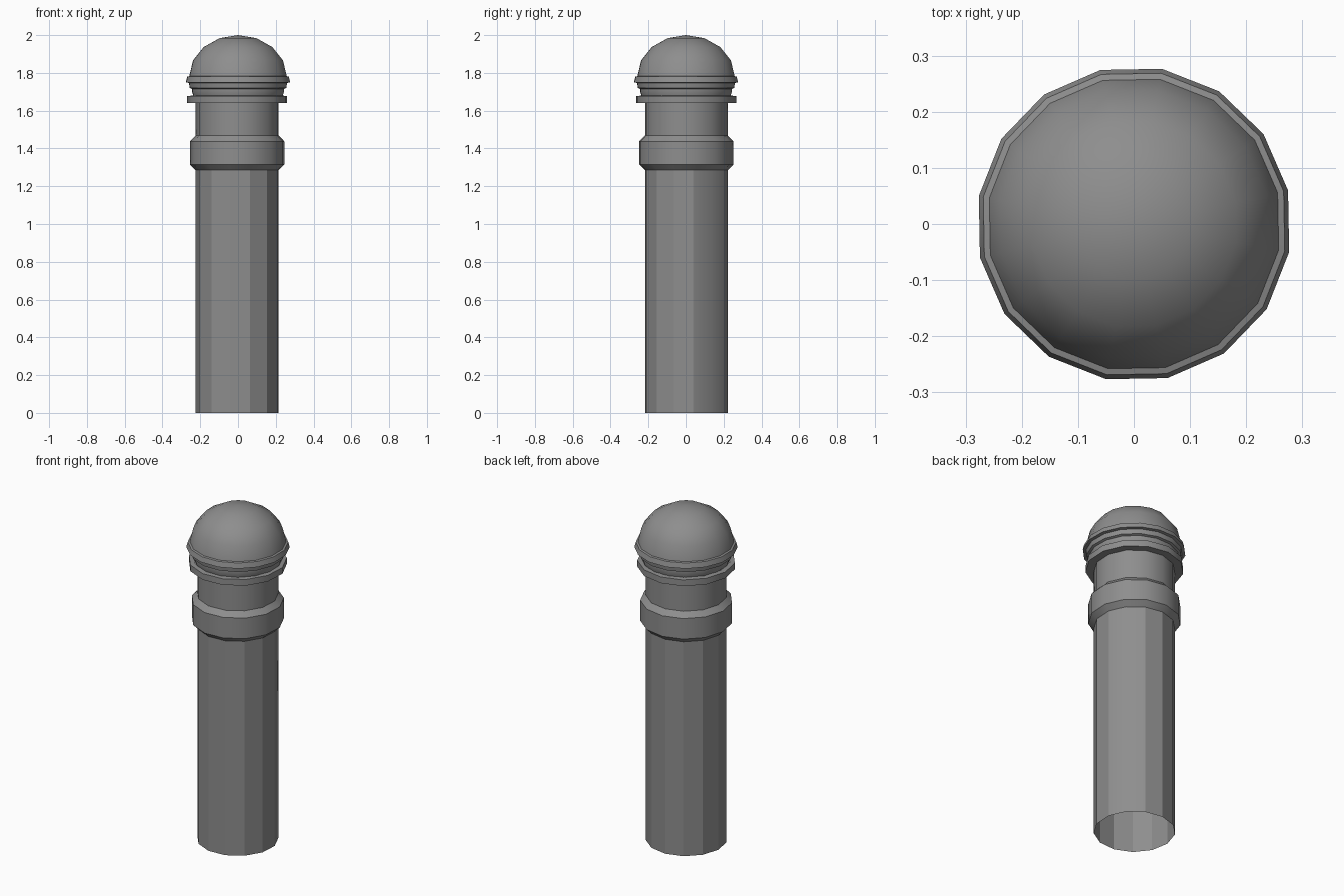
import bpy
import bmesh
from math import pi, sin, cos, radians

cube = bpy.data.objects.get("Cube")
if cube:
    bpy.data.objects.remove(cube, do_unlink=True)

# One grey cast-metal colour for everything
GREY = (0.27, 0.27, 0.27, 1)
metal = bpy.data.materials.new("grey_metal")
metal.use_nodes = True
metal.diffuse_color = GREY
metal.node_tree.nodes["Principled BSDF"].inputs["Base Color"].default_value = GREY


def lathe(profile, sides, start, centre_x=0.0):
    """Turn (radius, height) points, bottom to top, into a many-sided body."""
    bm = bmesh.new()
    rings = []
    for r, z in profile:
        if r == 0:
            rings.append([bm.verts.new((centre_x, 0, z))] * sides)
        else:
            rings.append([bm.verts.new((centre_x + r * cos(start + 2 * pi * i / sides),
                                        r * sin(start + 2 * pi * i / sides), z))
                          for i in range(sides)])
    for low, high in zip(rings, rings[1:]):
        for i in range(sides):
            j = (i + 1) % sides
            corners = [low[i], low[j], high[j], high[i]]
            bm.faces.new(list(dict.fromkeys(corners)))
    bm.faces.ensure_lookup_table()
    return bm


def finish(bm, name):
    mesh = bpy.data.meshes.new(name)
    bm.to_mesh(mesh)
    bm.free()
    mesh.materials.append(metal)
    obj = bpy.data.objects.new(name, mesh)
    bpy.context.collection.objects.link(obj)
    bpy.ops.object.select_all(action='DESELECT')
    obj.select_set(True)
    bpy.context.view_layer.objects.active = obj
    bpy.ops.object.shade_smooth_by_angle(angle=radians(30))
    return obj


SIDES = 13
START = radians(10.4)
AXIS = -0.003

# Hollow shaft with a sunken flute on every other side, leaving one double-width panel
SHAFT_TOP = 1.285
shaft = lathe([(0.222, 0), (0.222, SHAFT_TOP)], SIDES, START, AXIS)
flutes = [shaft.faces[i] for i in range(2, SIDES, 2)]
bmesh.ops.inset_individual(shaft, faces=flutes, thickness=0.016, depth=-0.02,
                           use_even_offset=True)
for v in {v for f in flutes for v in f.verts}:
    v.co.z += 0.02 if v.co.z < 0.5 else -0.01
finish(shaft, "fluted_shaft")

# Chamfered collar, neck and flange
finish(lathe([(0.222, SHAFT_TOP), (0.252, 1.315), (0.252, 1.438), (0.222, 1.468),
              (0.222, 1.64), (0.268, 1.64), (0.268, 1.677), (0.24, 1.68)],
             SIDES, START, AXIS), "collar_and_neck")

# Moulded rim under the dome
CAP_SIDES = 16
CAP_START = radians(12.3)
finish(lathe([(0.24, 1.678), (0.247, 1.70), (0.247, 1.715), (0.26, 1.72),
              (0.264, 1.747), (0.281, 1.75), (0.273, 1.78), (0.262, 1.783)],
             CAP_SIDES, CAP_START), "cap_rim")

# Rounded dome
RINGS = 4
BASE = 1.783
dome = [(0.262 * cos(pi / 2 * k / RINGS), BASE + (2 - BASE) * sin(pi / 2 * k / RINGS))
        for k in range(RINGS)] + [(0, 2)]
finish(lathe(dome, CAP_SIDES, CAP_START), "dome")
